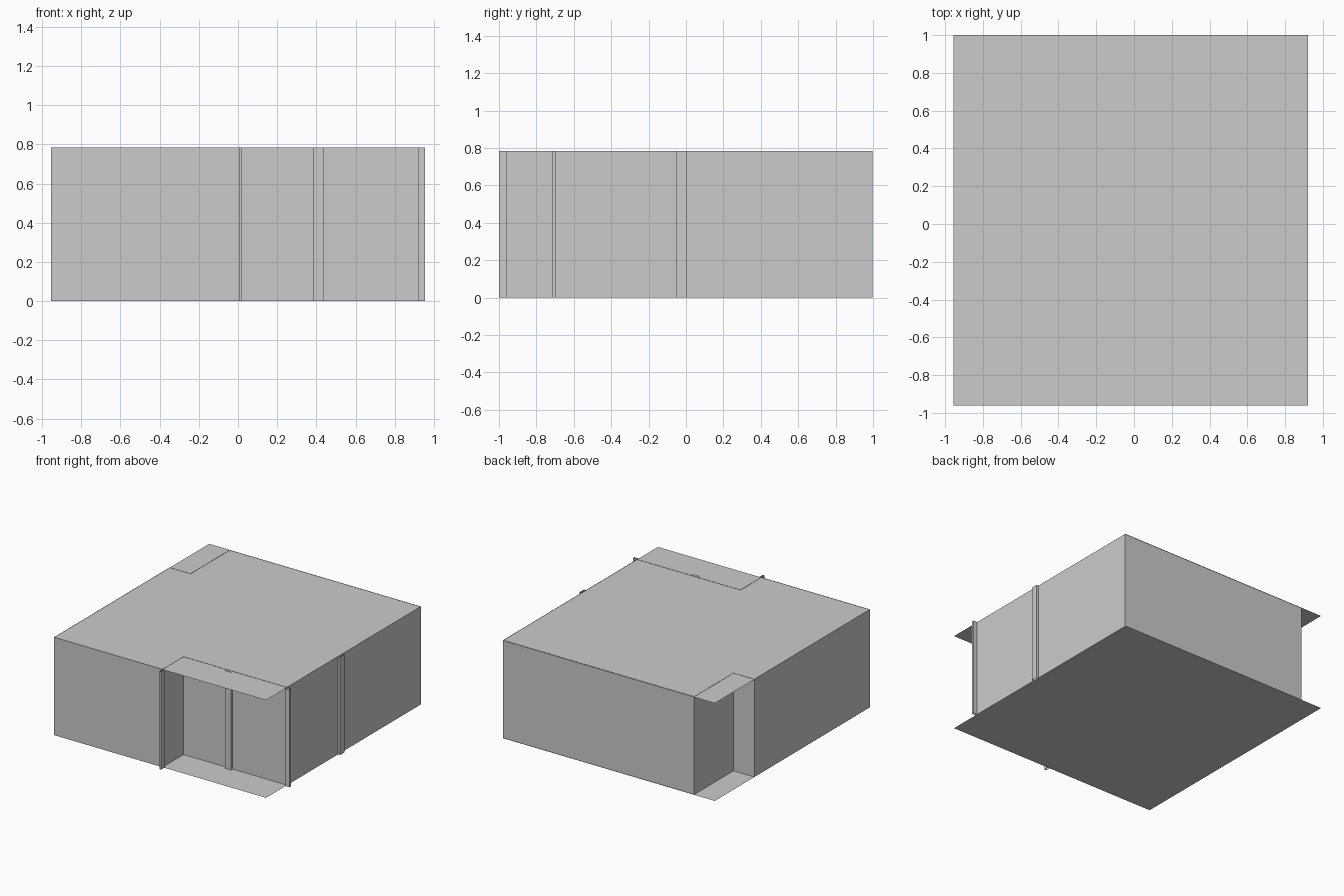
import bpy

if "Cube" in bpy.data.objects:
    bpy.data.objects.remove(bpy.data.objects["Cube"])

H = 0.783                                   # storey height
X0, X1, Y0, Y1 = -0.955, 0.92, -0.96, 1.0   # slab extents


def make(name, verts, faces):
    mesh = bpy.data.meshes.new(name)
    mesh.from_pydata(verts, [], faces)
    obj = bpy.data.objects.new(name, mesh)
    bpy.context.collection.objects.link(obj)
    return obj


def slab(name, z):
    make(name, [(X0, Y0, z), (X1, Y0, z), (X1, Y1, z), (X0, Y1, z)], [(0, 1, 2, 3)])


def walls(name, pts, closed=False):
    """Vertical sheets standing on a plan outline."""
    n = len(pts)
    verts = [(x, y, z) for z in (0, H) for x, y in pts]
    count = n if closed else n - 1
    faces = [(i, (i + 1) % n, n + (i + 1) % n, n + i) for i in range(count)]
    return make(name, verts, faces)


# Thin floor and ceiling sheets over the full rectangle
slab("floor", 0)
slab("ceiling", H - 0.002)

# Outer walls, with open porch corners at front right and back left
walls("outer_walls", [
    (X0, Y0), (0.005, Y0), (0.005, -0.695), (X1, -0.695),
    (X1, Y1 - 0.004), (-0.77, Y1 - 0.004), (-0.77, 0.5), (X0, 0.5)], closed=True)

# Wall ends running a little past the slab edges
walls("front_wall_end", [(0.005, Y0), (0.005, -1.0), (0.02, -1.0), (0.02, Y0), (0.005, Y0)])
walls("side_wall_end", [(X1, -0.715), (0.955, -0.715), (0.955, -0.695), (X1, -0.695), (X1, -0.715)])

# Shallow pilasters on the porch wall and the right wall
walls("porch_pilaster", [(0.385, -0.695), (0.385, -0.715), (0.44, -0.715), (0.44, -0.695)])
walls("side_pilaster", [(X1, -0.05), (X1 + 0.018, -0.05), (X1 + 0.018, 0.005), (X1, 0.005)])
